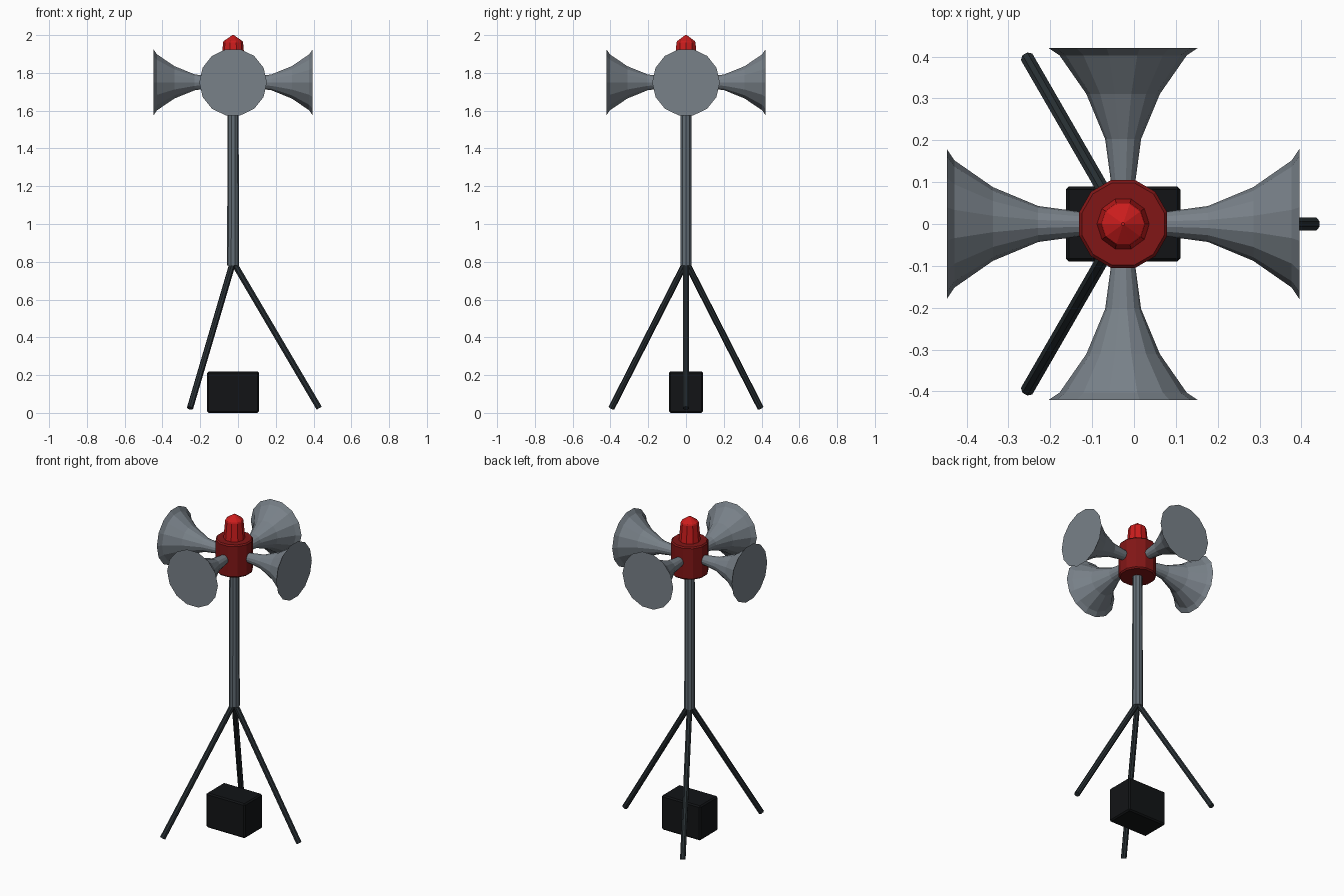
import bpy, bmesh
from math import pi, cos, sin
from mathutils import Vector, Matrix

if "Cube" in bpy.data.objects:
    bpy.data.objects.remove(bpy.data.objects["Cube"])

CX = -0.026  # mast axis


def material(name, rgb):
    m = bpy.data.materials.new(name)
    m.diffuse_color = (*rgb, 1)
    m.use_nodes = True
    m.node_tree.nodes["Principled BSDF"].inputs["Base Color"].default_value = m.diffuse_color
    return m


horn_grey = material("horn_grey", (0.19, 0.22, 0.25))
pole_grey = material("pole_grey", (0.12, 0.15, 0.175))
leg_dark = material("leg_dark", (0.022, 0.03, 0.035))
black = material("black", (0.006, 0.007, 0.008))
dark_red = material("dark_red", (0.22, 0.008, 0.008))
bright_red = material("bright_red", (0.6, 0.012, 0.012))


def make_object(name, bm, mat):
    bmesh.ops.recalc_face_normals(bm, faces=bm.faces)
    me = bpy.data.meshes.new(name)
    bm.to_mesh(me)
    bm.free()
    me.materials.append(mat)
    ob = bpy.data.objects.new(name, me)
    bpy.context.collection.objects.link(ob)
    return ob


def lathe(name, profile, sides, mat, origin, axis=(0, 0, 1), turn=0.0):
    """Capped surface of revolution; profile is (radius, distance along axis)."""
    w = Vector(axis).normalized()
    u = Vector((0, 0, 1)).cross(w)
    u = u.normalized() if u.length > 1e-4 else Vector((1, 0, 0))
    v = w.cross(u)
    bm = bmesh.new()
    rings = []
    for r, d in profile:
        ring = []
        for i in range(sides):
            a = turn + 2 * pi * i / sides
            ring.append(bm.verts.new(Vector(origin) + w * d + (u * cos(a) + v * sin(a)) * r))
        rings.append(ring)
    for a, b in zip(rings, rings[1:]):
        for i in range(sides):
            j = (i + 1) % sides
            bm.faces.new((a[i], a[j], b[j], b[i]))
    bm.faces.new(rings[0])
    bm.faces.new(rings[-1])
    bmesh.ops.remove_doubles(bm, verts=bm.verts, dist=1e-5)
    return make_object(name, bm, mat)


# Four horns around the hub
horn_profile = [(0.025, 0.07), (0.043, 0.203), (0.088, 0.311), (0.152, 0.403), (0.179, 0.421)]
for name, axis in (("right_horn", (1, 0, 0)), ("left_horn", (-1, 0, 0)),
                   ("front_horn", (0, -1, 0)), ("back_horn", (0, 1, 0))):
    lathe(name, horn_profile, 14, horn_grey, (CX, 0, 1.75), axis)

# Siren hub and beacon on top
lathe("hub", [(0.102, 1.642), (0.109, 1.65), (0.109, 1.842), (0.102, 1.85)],
      12, dark_red, (CX, 0, 0), turn=pi / 12)
lathe("beacon", [(0.063, 1.845), (0.053, 1.96), (0.05, 1.968), (0.004, 2.0)],
      10, bright_red, (CX, 0, 0))

# Mast
lathe("mast", [(0.032, 0.78), (0.029, 1.65)], 10, pole_grey, (CX, 0, 0))

# Tripod legs
for k, name in enumerate(("right_leg", "back_left_leg", "front_left_leg")):
    a = 2 * pi * k / 3
    top = Vector((CX + 0.006 * cos(a), 0.006 * sin(a), 0.79))
    foot = Vector((CX + 0.456 * cos(a), 0.456 * sin(a), 0.025))
    lathe(name, [(0.017, 0), (0.017, (foot - top).length)], 8, leg_dark, top, foot - top, pi / 8)

# Battery box on the ground
bm = bmesh.new()
bmesh.ops.create_cube(bm, size=1, matrix=Matrix.Translation((CX, 0, 0.11)) @ Matrix.Diagonal((0.274, 0.18, 0.22, 1)))
bmesh.ops.bevel(bm, geom=bm.edges[:], offset=0.008, segments=1, affect='EDGES')
make_object("battery_box", bm, black)
